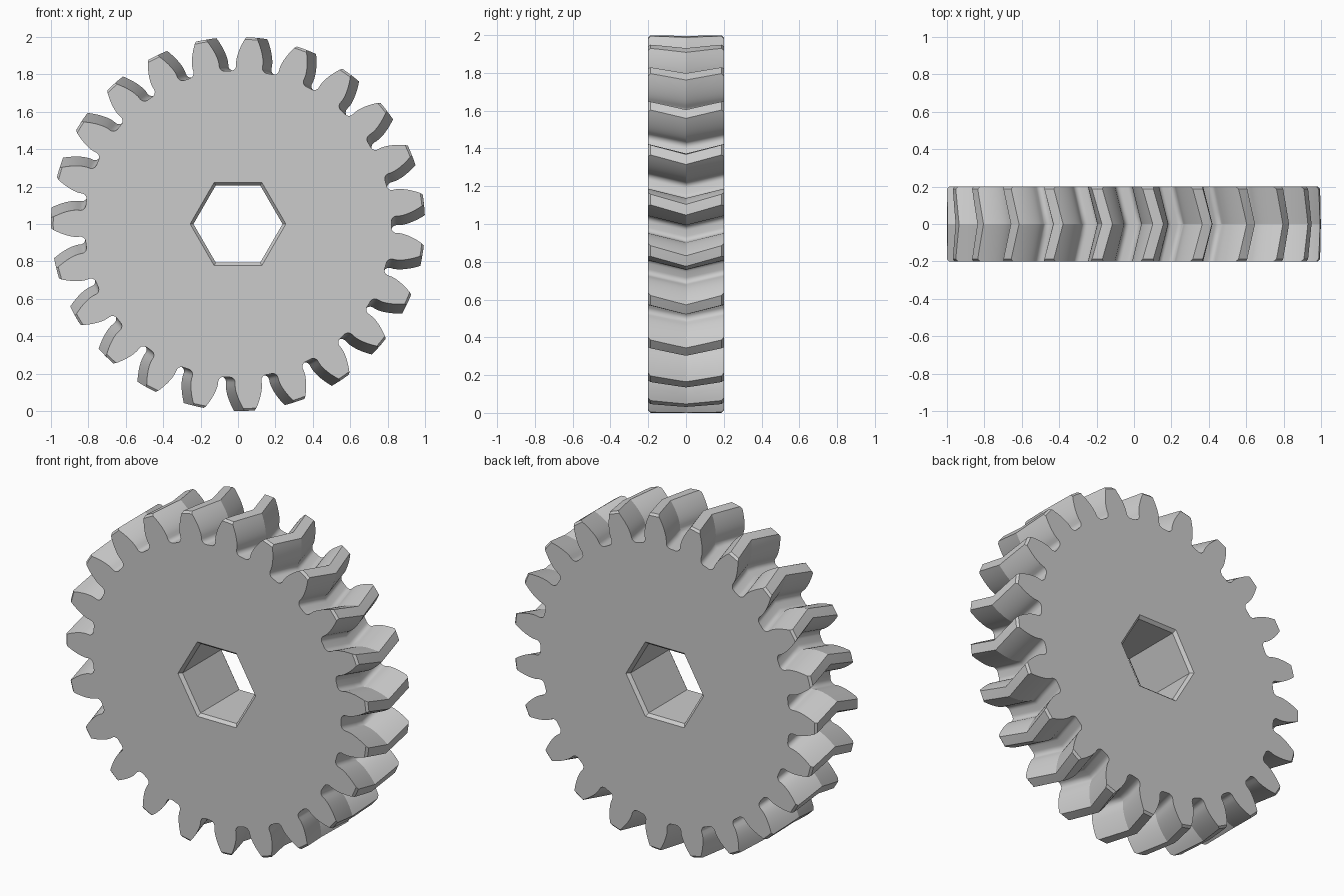
import bpy
import bmesh
from math import sin, cos, tan, acos, pi, radians

if "Cube" in bpy.data.objects:
    bpy.data.objects.remove(bpy.data.objects["Cube"])

# Gear dimensions
TEETH = 23
MODULE = 0.08
TIP_R = 1.0
PITCH_R = MODULE * TEETH / 2
ROOT_R = PITCH_R - 1.25 * MODULE
PRESSURE = radians(20)
BASE_R = PITCH_R * cos(PRESSURE)
FILLET = 0.028
HALF_W = 0.2
CHAMFER = 0.012
PHASE = radians(4.1)
TWIST = radians(3.3)
BORE_R = 0.238
BORE_CHAMFER = 0.018


def involute(r):
    a = acos(min(1.0, BASE_R / r))
    return tan(a) - a


def tooth_section(tip):
    """One tooth as (angle, radius) pairs, from gap centre to the next gap."""
    base_half = pi / (2 * TEETH) + tan(PRESSURE) - PRESSURE
    half = [(0, tip)]
    steps = 8
    for i in range(steps + 1):
        r = tip + (BASE_R - tip) * i / steps
        half.append((base_half - involute(r), r))
    for i in range(7):
        t = pi / 2 * i / 6
        half.append((base_half + FILLET * (1 - cos(t)) / ROOT_R,
                     ROOT_R + FILLET * (1 - sin(t))))
    half.append((pi / TEETH, ROOT_R))
    return [(-a, r) for a, r in reversed(half[1:])] + half[:-1]


def ring(bm, polar, y):
    """Closed loop of vertices around the gear axis."""
    return [bm.verts.new((r * sin(a), y, 1 + r * cos(a))) for a, r in polar]


def skin(bm, rings):
    """Quads between successive rings."""
    for lo, hi in zip(rings, rings[1:]):
        n = len(lo)
        for i in range(n):
            j = (i + 1) % n
            bm.faces.new((lo[i], lo[j], hi[j], hi[i]))


def gear_ring(bm, y):
    tip = TIP_R - max(0, abs(y) - (HALF_W - CHAMFER))
    turn = PHASE + TWIST * (1 - abs(y) / HALF_W)
    section = tooth_section(tip)
    polar = [(a + turn + k * 2 * pi / TEETH, r)
             for k in range(TEETH) for a, r in section]
    return ring(bm, polar, y)


def hex_ring(bm, y, r):
    return ring(bm, [((k + 0.5) * pi / 3, r) for k in range(6)], y)


def loop_edges(bm, verts):
    return [bm.edges.get((verts[i - 1], verts[i])) for i in range(len(verts))]


bm = bmesh.new()

# Toothed rim: the helix reverses at the middle, giving the chevron
inner = HALF_W - CHAMFER
half_stations = [HALF_W, inner, inner * 2 / 3, inner / 3]
stations = [-y for y in half_stations] + [0] + half_stations[::-1]
rim = [gear_ring(bm, y) for y in stations]
skin(bm, rim)

# Hexagonal bore with chamfered mouths
mouth = HALF_W - BORE_CHAMFER
bore = [hex_ring(bm, y, BORE_R + (BORE_CHAMFER if abs(y) == HALF_W else 0))
        for y in (-HALF_W, -mouth, mouth, HALF_W)]
skin(bm, bore)

# Flat side faces between rim and bore
for end, direction in ((0, -1), (-1, 1)):
    edges = loop_edges(bm, rim[end]) + loop_edges(bm, bore[end])
    bmesh.ops.triangle_fill(bm, edges=edges, use_beauty=True,
                            normal=(0, direction, 0))

bmesh.ops.recalc_face_normals(bm, faces=bm.faces)
mesh = bpy.data.meshes.new("herringbone_gear")
bm.to_mesh(mesh)
bm.free()
gear = bpy.data.objects.new("herringbone_gear", mesh)
bpy.context.collection.objects.link(gear)

# Plain grey material
colour = (0.6, 0.6, 0.6, 1)
grey = bpy.data.materials.new("light_grey")
grey.use_nodes = True
grey.diffuse_color = colour
for node in grey.node_tree.nodes:
    if node.type == 'BSDF_PRINCIPLED':
        node.inputs["Base Color"].default_value = colour
mesh.materials.append(grey)

# Smooth flanks, crisp tips and chevron crease
bpy.ops.object.select_all(action='DESELECT')
gear.select_set(True)
bpy.context.view_layer.objects.active = gear
bpy.ops.object.shade_smooth_by_angle(angle=radians(22))
